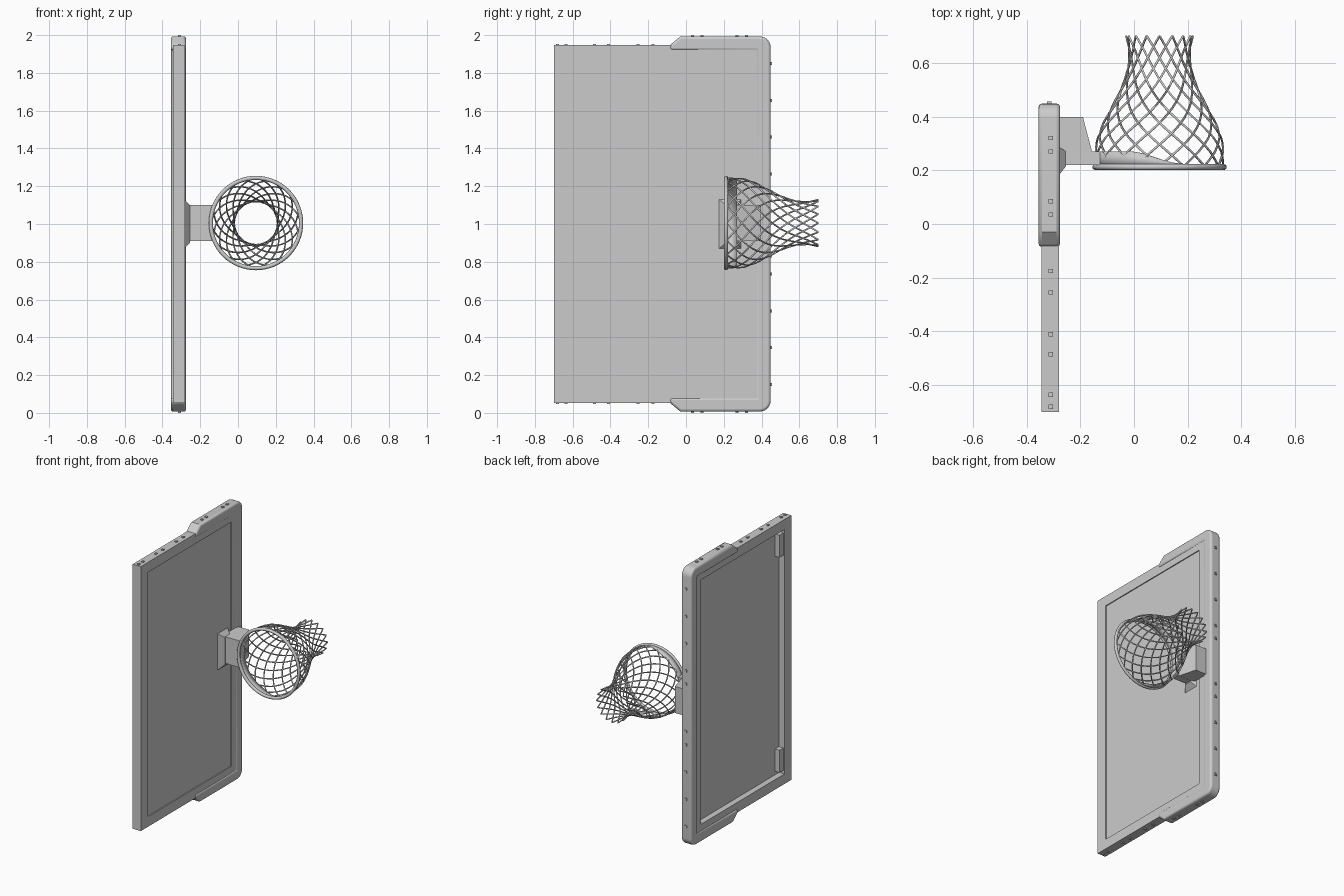
import bpy, bmesh, math
from mathutils import Vector

cube = bpy.data.objects.get("Cube")
if cube:
    bpy.data.objects.remove(cube, do_unlink=True)

ZC = 1.0                      # mid height of the board
BX = -0.315                   # mid depth of the board
HOOP = Vector((0.095, 0.212, 1.005))


def add_object(name, bm):
    bmesh.ops.recalc_face_normals(bm, faces=bm.faces)
    mesh = bpy.data.meshes.new(name)
    bm.to_mesh(mesh)
    bm.free()
    obj = bpy.data.objects.new(name, mesh)
    bpy.context.collection.objects.link(obj)
    return obj


def smooth(obj, angle=35):
    bpy.ops.object.select_all(action='DESELECT')
    obj.select_set(True)
    bpy.context.view_layer.objects.active = obj
    bpy.ops.object.shade_smooth_by_angle(angle=math.radians(angle))


def add_box(bm, lo, hi):
    """Append a box spanning two corners and return its vertices."""
    verts = bmesh.ops.create_cube(bm, size=1)["verts"]
    for v in verts:
        v.co = Vector(l + (c + 0.5) * (h - l) for c, l, h in zip(v.co, lo, hi))
    return verts


def prism(name, profile, axis, lo, hi):
    """Extrude a flat outline along one axis (0, 1 or 2)."""
    bm = bmesh.new()
    loop = []
    for a, b in profile:
        co = [a, b]
        co.insert(axis, lo)
        loop.append(bm.verts.new(co))
    face = bm.faces.new(loop)
    new = bmesh.ops.extrude_face_region(bm, geom=[face])["geom"]
    shift = Vector((0, 0, 0))
    shift[axis] = hi - lo
    bmesh.ops.translate(bm, vec=shift, verts=[v for v in new if isinstance(v, bmesh.types.BMVert)])
    return add_object(name, bm)


# Board frame: four rails round a thin recessed panel
X0, X1 = -0.345, -0.28
Y0, Y1 = -0.70, 0.42
IN0, IN1 = -0.62, 0.325
H, IH = 0.947, 0.875
bm = bmesh.new()
outer = [(Y0, ZC - H), (Y1, ZC - H), (Y1, ZC + H), (Y0, ZC + H)]
inner = [(IN0, ZC - IH), (IN1, ZC - IH), (IN1, ZC + IH), (IN0, ZC + IH)]
rings = [[bm.verts.new((x, y, z)) for y, z in pts]
         for x, pts in ((X0, outer), (X1, outer), (X1, inner), (X0, inner))]
for k in range(4):
    a, b = rings[k], rings[(k + 1) % 4]
    for i in range(4):
        j = (i + 1) % 4
        bm.faces.new((a[i], a[j], b[j], b[i]))
add_object("board_frame", bm)

bm = bmesh.new()
add_box(bm, (-0.303, IN0, ZC - IH), (-0.287, IN1, ZC + IH))
add_object("board_panel", bm)

# Small brackets in the rear recess
for side, label in ((1, "upper"), (-1, "lower")):
    bm = bmesh.new()
    mid = ZC + side * 0.77
    add_box(bm, (-0.338, IN0, mid - 0.08), (-0.30, IN0 + 0.045, mid + 0.08))
    add_object(label + "_rear_bracket", bm)

# Edge padding: C-shaped outline with rounded corners and sloped ends
half = [(-0.085, 0.92), (-0.085, 0.947), (-0.03, 0.993)]
for i in range(7):
    a = math.radians(90 - 15 * i)
    half.append((0.39 + 0.058 * math.cos(a), 0.935 + 0.058 * math.sin(a)))
outline = [(y, ZC + z) for y, z in half]
outline += [(y, ZC - z) for y, z in reversed(half)]
outline += [(0.372, ZC - 0.92), (0.372, ZC + 0.92)]
padding = prism("edge_padding", outline, 0, -0.355, -0.275)
bev = padding.modifiers.new("soft_edges", 'BEVEL')
bev.width = 0.013
bev.segments = 3
bev.limit_method = 'ANGLE'
bev.angle_limit = math.radians(40)
smooth(padding)

# Rivets along the top, bottom and padded edges
bm = bmesh.new()
R = 0.008
for s in (1, -1):
    for y in (0.32, 0.27, 0.085, 0.035, -0.175, -0.255, -0.41, -0.485, -0.635, -0.68):
        top = ZC + s * (1.0 if y > -0.08 else 0.954)
        low, high = sorted((top, top - s * 0.03))
        add_box(bm, (-0.31 - R, y - R, low), (-0.31 + R, y + R, high))
    for z in (0.17, 0.265, 0.46, 0.655, 0.85):
        mid = ZC + s * z
        add_box(bm, (BX - R, 0.43, mid - R), (BX + R, 0.455, mid + R))
add_object("rivets", bm)

# Mounting plate: shallow block with sloped sides
bm = bmesh.new()
for v in add_box(bm, (-0.285, 0.175, ZC - 0.13), (-0.253, 0.29, ZC + 0.13)):
    if v.co.x > -0.27:
        v.co.z = ZC + (v.co.z - ZC) * 0.75
        v.co.y = min(max(v.co.y, 0.215), 0.27)
add_object("mounting_plate", bm)

# Hoop arm, its end curved to meet the rim, and the gusset behind it
arm = [(-0.265, HOOP.z + 0.095), (-0.265, HOOP.z - 0.095)]
for i in range(9):
    a = math.radians(180 + 24 - 6 * i)
    arm.append((HOOP.x + 0.237 * math.cos(a), HOOP.z + 0.237 * math.sin(a)))
prism("hoop_arm", arm, 1, 0.22, 0.27)
prism("arm_gusset", [(-0.28, 0.265), (-0.155, 0.265), (-0.19, 0.398), (-0.28, 0.398)],
      2, HOOP.z - 0.095, HOOP.z + 0.095)

# Rim
bpy.ops.mesh.primitive_torus_add(major_radius=0.239, minor_radius=0.011, major_segments=64,
                                 minor_segments=10, location=HOOP,
                                 rotation=(math.pi / 2, 0, 0))
rim = bpy.context.object
rim.name = "rim"
smooth(rim, 60)

# Curved support band that tapers away round the rim
bm = bmesh.new()
prev = None
STEPS = 44
for i in range(STEPS + 1):
    a = math.radians(180 - 111 + 222 * i / STEPS)
    x, z = HOOP.x + 0.237 * math.cos(a), HOOP.z + 0.237 * math.sin(a)
    t = min(max((0.18 - x) / 0.2, 0), 1)
    depth = 0.225 + 0.045 * t * t * (3 - 2 * t)
    pair = [bm.verts.new((x, HOOP.y, z)), bm.verts.new((x, depth, z))]
    if prev:
        bm.faces.new((prev[0], pair[0], pair[1], prev[1]))
    prev = pair
band = add_object("rim_support_band", bm)
solid = band.modifiers.new("thickness", 'SOLIDIFY')
solid.thickness = 0.008
solid.offset = 0
smooth(band)

# Net: two families of strands wound in opposite directions
NET = [(0.215, 0.236), (0.27, 0.238), (0.32, 0.232), (0.37, 0.212), (0.42, 0.186),
       (0.48, 0.154), (0.54, 0.128), (0.60, 0.114), (0.65, 0.114), (0.70, 0.124)]


def net_radius(y):
    for (ya, ra), (yb, rb) in zip(NET, NET[1:]):
        if y <= yb:
            return ra + (rb - ra) * (y - ya) / (yb - ya)
    return NET[-1][1]


STRANDS, TWIST, POINTS = 16, math.radians(135), 28
curve = bpy.data.curves.new("net", 'CURVE')
curve.dimensions = '3D'
curve.bevel_depth = 0.0042
curve.bevel_resolution = 1
curve.use_fill_caps = True
for direction in (1, -1):
    for k in range(STRANDS):
        spline = curve.splines.new('POLY')
        spline.points.add(POINTS - 1)
        for i, p in enumerate(spline.points):
            t = i / (POINTS - 1)
            y = NET[0][0] + t * (NET[-1][0] - NET[0][0])
            a = 2 * math.pi * k / STRANDS + direction * TWIST * t
            r = net_radius(y)
            p.co = (HOOP.x + r * math.cos(a), y, HOOP.z + r * math.sin(a), 1)
net = bpy.data.objects.new("net", curve)
bpy.context.collection.objects.link(net)
bpy.ops.object.select_all(action='DESELECT')
net.select_set(True)
bpy.context.view_layer.objects.active = net
bpy.ops.object.convert(target='MESH')
smooth(bpy.context.object, 60)
